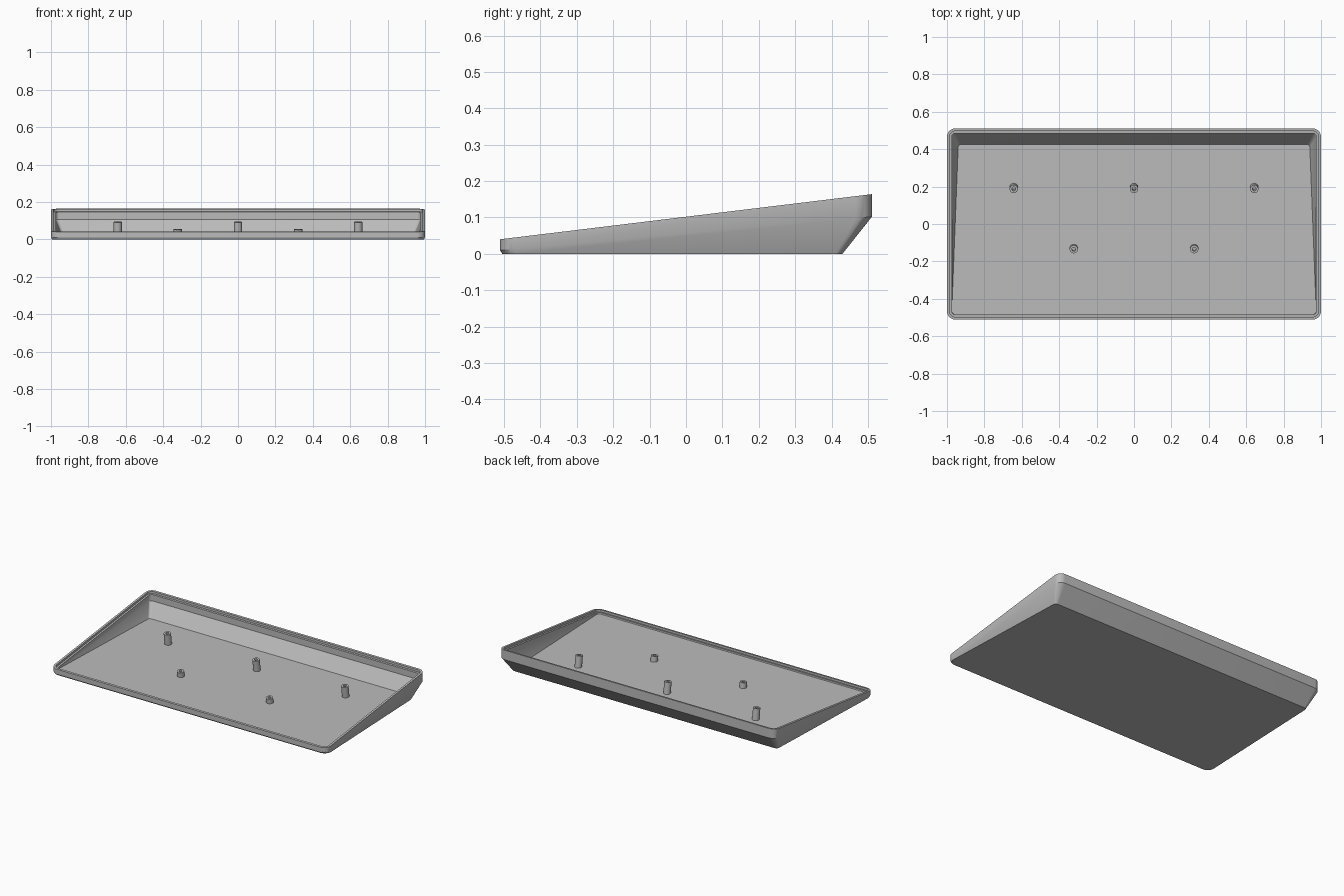
import bpy, bmesh, math
from mathutils import Vector, Matrix

cube = bpy.data.objects.get("Cube")
if cube:
    bpy.data.objects.remove(cube, do_unlink=True)

grey = bpy.data.materials.new("plain_grey")
grey.use_nodes = True
colour = (0.5, 0.5, 0.5, 1)
grey.diffuse_color = colour
grey.node_tree.nodes["Principled BSDF"].inputs["Base Color"].default_value = colour

STEPS = 8            # segments per rounded corner
HALF_DEPTH = 0.511
FRONT_Z, BACK_Z = 0.04, 0.164
SLOPE = (BACK_Z - FRONT_Z) / (2 * HALF_DEPTH)


def rim_z(y):
    return FRONT_Z + SLOPE * (y + HALF_DEPTH)


def outline(front_x, back_x, front_y, back_y, front_r, back_r, height):
    """Rounded trapezoid whose z follows height(y)."""
    corners = [(back_x, back_y, 1, 1, back_r), (-back_x, back_y, -1, 1, back_r),
               (-front_x, front_y, -1, -1, front_r), (front_x, front_y, 1, -1, front_r)]
    points = []
    for i, (x, y, sx, sy, r) in enumerate(corners):
        for k in range(STEPS + 1):
            a = math.pi / 2 * (i + k / STEPS)
            px, py = x + r * (math.cos(a) - sx), y + r * (math.sin(a) - sy)
            points.append((px, py, height(py)))
    return points


def rim_outline(inset, height):
    w, d, r = 1 - inset, HALF_DEPTH - inset, 0.045 - inset
    return outline(w, w, -d, d, r, r, height)


def loft(name, loops):
    """Skin a stack of loops and cap both ends."""
    bm = bmesh.new()
    rings = [[bm.verts.new(p) for p in loop] for loop in loops]
    n = len(rings[0])
    for low, high in zip(rings, rings[1:]):
        for i in range(n):
            j = (i + 1) % n
            bm.faces.new((low[i], low[j], high[j], high[i]))
    bm.faces.new(rings[0][::-1])
    bm.faces.new(rings[-1])
    bmesh.ops.recalc_face_normals(bm, faces=bm.faces)
    mesh = bpy.data.meshes.new(name)
    bm.to_mesh(mesh)
    bm.free()
    mesh.materials.append(grey)
    obj = bpy.data.objects.new(name, mesh)
    bpy.context.collection.objects.link(obj)
    bpy.ops.object.select_all(action='DESELECT')
    obj.select_set(True)
    bpy.context.view_layer.objects.active = obj
    bpy.ops.object.shade_smooth_by_angle(angle=math.radians(30))
    return obj


def band(front, back):
    return lambda y: front + (back - front) * (y + HALF_DEPTH) / (2 * HALF_DEPTH)


# Wedge tray: outside from base up to rim, then stepped lip and inside down to floor
FLOOR = 0.02
loft("wedge_tray", [
    outline(0.995, 0.962, -0.505, 0.43, 0.045, 0.02, lambda y: 0),
    rim_outline(0, band(0.01, 0.102)),
    rim_outline(0, rim_z),
    rim_outline(0.014, rim_z),
    rim_outline(0.014, lambda y: rim_z(y) - 0.014),
    rim_outline(0.026, lambda y: rim_z(y) - 0.014),
    rim_outline(0.026, band(0.021, 0.108)),
    outline(0.974, 0.94, -0.484, 0.425, 0.02, 0.015, lambda y: FLOOR),
])

# Hollow standoffs, square to the sloping rim
tilt = Matrix.Rotation(math.atan(SLOPE), 3, 'X')


def standoff(name, x, y):
    top = Vector((x, y, rim_z(y) - 0.032))
    length = top.z - FLOOR

    def ring(radius, drop):
        return [top + tilt @ Vector((radius * math.cos(a), radius * math.sin(a), -drop))
                for a in (math.tau * k / 32 for k in range(32))]

    loft(name, [ring(0.022, length + 0.01), ring(0.022, 0),
                ring(0.01, 0), ring(0.01, length - 0.003)])


for label, x in (("right", -0.643), ("middle", 0), ("left", 0.643)):
    standoff("back_standoff_" + label, x, 0.187)
for label, x in (("right", -0.322), ("left", 0.322)):
    standoff("front_standoff_" + label, x, -0.135)
